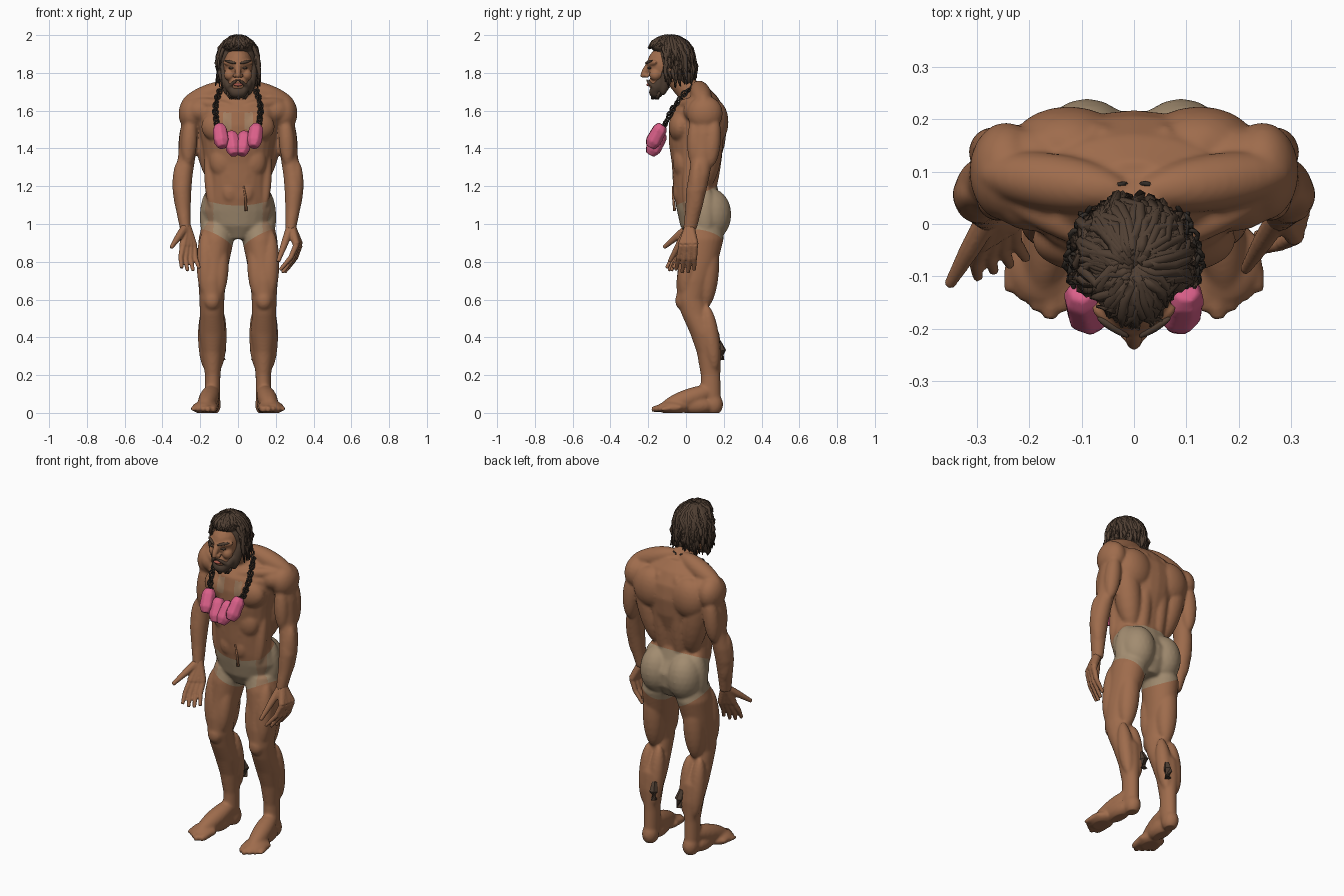
import bpy, bmesh, math, random
from mathutils import Vector, Matrix

random.seed(4)
if "Cube" in bpy.data.objects:
    bpy.data.objects.remove(bpy.data.objects["Cube"])


def material(name, rgb):
    mat = bpy.data.materials.new(name)
    mat.use_nodes = True
    mat.diffuse_color = (*rgb, 1)
    mat.node_tree.nodes["Principled BSDF"].inputs["Base Color"].default_value = (*rgb, 1)
    return mat


skin = material("skin brown", (.345, .15, .073))
cloth = material("cloth tan", (.36, .262, .162))
worn = material("worn cloth", (.36, .21, .12))
hair = material("hair dark brown", (.08, .05, .033))
chain = material("chain black brown", (.035, .027, .021))
pink = material("bead pink", (.7, .115, .25))
lip = material("lip red", (.4, .1, .07))


def ball(bm, centre, radii):
    place = Matrix.Translation(centre) @ Matrix.Diagonal((*radii, 1))
    bmesh.ops.create_icosphere(bm, subdivisions=3, radius=1, matrix=place)


def muscle(bm, a, b, r):
    # Spindle reaching from a to b
    a, b = Vector(a), Vector(b)
    turn = (b - a).to_track_quat('Z', 'Y').to_matrix().to_4x4()
    size = Matrix.Diagonal((r, r, (b - a).length / 2, 1))
    bmesh.ops.create_icosphere(bm, subdivisions=3, radius=1,
                               matrix=Matrix.Translation((a + b) / 2) @ turn @ size)


def sweep(bm, rings, sides):
    loops = []
    for centre, u, v in rings:
        angles = [math.tau * i / sides for i in range(sides)]
        loops.append([bm.verts.new(centre + u * math.cos(t) + v * math.sin(t)) for t in angles])
    for low, high in zip(loops, loops[1:]):
        for i in range(sides):
            j = (i + 1) % sides
            bm.faces.new((low[i], low[j], high[j], high[i]))
    bm.faces.new(loops[0][::-1])
    bm.faces.new(loops[-1])


def loft(bm, side, rows):
    # Level oval sections: x, y, z, half width, half depth
    sweep(bm, [(Vector((side * x, y, z)), Vector((w, 0, 0)), Vector((0, d, 0)))
               for x, y, z, w, d in rows], 24)


def rod(bm, points, radii, sides=8):
    points = [Vector(p) for p in points]
    rings = []
    for i, (p, r) in enumerate(zip(points, radii)):
        along = points[min(i + 1, len(points) - 1)] - points[max(i - 1, 0)]
        turn = along.to_track_quat('Z', 'Y')
        rings.append((p, turn @ Vector((r, 0, 0)), turn @ Vector((0, r, 0))))
    sweep(bm, rings, sides)


def finish(name, bm, mats, voxel=0, relaxing=4, smooth=True):
    bmesh.ops.recalc_face_normals(bm, faces=bm.faces)
    mesh = bpy.data.meshes.new(name)
    bm.to_mesh(mesh)
    bm.free()
    obj = bpy.data.objects.new(name, mesh)
    bpy.context.scene.collection.objects.link(obj)
    if voxel:
        fuse = obj.modifiers.new("fuse", 'REMESH')
        fuse.mode, fuse.voxel_size = 'VOXEL', voxel
        relax = obj.modifiers.new("relax", 'SMOOTH')
        relax.factor, relax.iterations = .5, relaxing
        bpy.context.view_layer.update()
        fused = bpy.data.meshes.new_from_object(obj.evaluated_get(bpy.context.evaluated_depsgraph_get()))
        obj.modifiers.clear()
        obj.data = fused
    obj.data.materials.clear()
    for mat in mats:
        obj.data.materials.append(mat)
    for face in obj.data.polygons:
        face.use_smooth = smooth
    return obj


# Torso core and neck
body = bmesh.new()
loft(body, 1, [(0, .09, .92, .07, .08), (0, .09, .99, .17, .12), (0, .085, 1.07, .195, .133),
               (0, .06, 1.14, .175, .122), (0, .045, 1.22, .165, .115), (0, .05, 1.32, .175, .125),
               (0, .058, 1.42, .19, .148), (0, .063, 1.52, .21, .155), (0, .065, 1.6, .22, .142),
               (0, .075, 1.67, .18, .095), (0, .06, 1.72, .08, .06)])
rod(body, [(0, .09, 1.6), (0, .03, 1.69), (0, -.06, 1.79)], [.09, .068, .06], 20)

for s in (1, -1):
    # Chest, stomach, back and seat muscles
    ball(body, (s * .09, -.03, 1.515), (.105, .062, .085))
    ball(body, (s * .075, -.02, 1.33), (.075, .05, .09))
    for z in (1.17, 1.27, 1.36):
        ball(body, (s * .04, -.042, z), (.045, .026, .06))
    muscle(body, (s * .14, .0, 1.08), (s * .155, .03, 1.42), .032)
    muscle(body, (s * .05, .11, 1.08), (s * .06, .175, 1.66), .05)
    muscle(body, (s * .1, .1, 1.18), (s * .2, .14, 1.64), .075)
    ball(body, (s * .125, .15, 1.54), (.11, .075, .12))
    muscle(body, (s * .01, .06, 1.74), (s * .3, .1, 1.63), .055)
    ball(body, (s * .19, .085, 1.6), (.1, .1, .075))
    muscle(body, (s * .02, -.05, 1.62), (s * .25, .05, 1.65), .03)
    ball(body, (s * .09, .13, 1.05), (.1, .11, .14))
    muscle(body, (s * .13, .1, 1.2), (s * .145, .1, .9), .065)

    # Shoulder and arm
    ball(body, (s * .245, .1, 1.585), (.07, .095, .095))
    loft(body, s, [(.235, .1, 1.6, .05, .07), (.257, .1, 1.48, .052, .07), (.272, .085, 1.35, .046, .056),
                   (.29, .07, 1.26, .05, .056), (.297, .055, 1.18, .05, .054),
                   (.29, .04, 1.08, .04, .044), (.278, .02, .97, .029, .036)])
    muscle(body, (s * .25, .05, 1.57), (s * .267, .045, 1.3), .042)
    muscle(body, (s * .26, .15, 1.58), (s * .28, .13, 1.3), .045)
    muscle(body, (s * .31, .06, 1.34), (s * .293, .05, 1.03), .045)

    # Leg
    loft(body, s, [(.1, .09, 1, .09, .1), (.115, .085, .92, .094, .115), (.128, .065, .8, .082, .104),
                   (.138, .04, .7, .073, .091), (.138, .028, .6, .066, .077), (.138, .05, .52, .064, .073),
                   (.136, .1, .42, .07, .078), (.136, .122, .32, .056, .065),
                   (.134, .13, .2, .041, .052), (.135, .13, .1, .041, .054), (.135, .135, .05, .038, .052)])
    muscle(body, (s * .17, .03, .97), (s * .165, -.01, .6), .052)
    muscle(body, (s * .088, .03, .92), (s * .105, -.01, .6), .047)
    muscle(body, (s * .13, .13, .95), (s * .14, .1, .55), .06)
    ball(body, (s * .137, -.025, .595), (.042, .032, .05))
    for x in (.1, .172):
        muscle(body, (s * x, .11, .57), (s * (x * .8 + .027), .155, .22), .044)

    # Foot and toes
    ball(body, (s * .135, .145, .045), (.045, .052, .06))
    muscle(body, (s * .13, .17, .13), (s * .18, -.14, .022), .052)
    ball(body, (s * .175, -.07, .028), (.068, .085, .036))
    ball(body, (s * .15, .05, .04), (.05, .1, .05))
    for i in range(5):
        x, y, r = .132 + .026 * i, -.155 + .017 * abs(i - 1), .022 - .0018 * i
        rod(body, [(s * (x - .01), y + .08, .03), (s * x, y, .022), (s * (x + .003), y - .028, .018)],
            [r, r, r * .7])

figure = finish("body", body, [skin, cloth, worn], .0075, 9)

# Hands: wrist, knuckle line, fingertips and thumb differ from side to side
palms = bmesh.new()
hands = [((-.274, .02, .99), (-.262, -.02, .88), (.02, .012), (-.252, -.085, .745), (.031, .012), (-.354, -.118, .875)),
         ((.28, .02, .99), (.318, .012, .89), (.006, .024), (.24, -.005, .735), (.012, .032), (.212, -.088, .8))]
for wrist, palm, spread, tip, fan, thumb in hands:
    wrist, palm, tip, thumb = map(Vector, (wrist, palm, tip, thumb))
    for i in range(4):
        k = i - 1.5
        knuckle = palm + Vector((spread[0] * k, spread[1] * k, 0))
        end = tip + Vector((fan[0] * k, fan[1] * k, .014 * abs(k)))
        rod(palms, [wrist + Vector((0, 0, .03)), wrist, knuckle], [.024, .026, .02])
        bend = knuckle.lerp(end, .5) + Vector((.014 if tip.x > 0 else -.008, 0, 0))
        rod(palms, [knuckle, bend, end], [.017, .014, .01])
    rod(palms, [wrist, wrist.lerp(thumb, .5), thumb], [.024, .02, .011])
finish("hands", palms, [skin], .005, 3)

# Trunks: cut clean hems into the body, then colour between them
bm = bmesh.new()
bm.from_mesh(figure.data)
waist = Vector((0, -.47, 1)), 1.123
hems = [(Vector((-s * .55, .2, 1)), .877) for s in (1, -1)]
for normal, height in [waist] + hems:
    near = [f for f in bm.faces if abs(f.calc_center_median().x) < .228
            and .82 < f.calc_center_median().z < 1.26]
    parts = set(near) | {e for f in near for e in f.edges} | {v for f in near for v in f.verts}
    bmesh.ops.bisect_plane(bm, geom=list(parts), plane_co=(0, 0, height), plane_no=normal)
for v in bm.verts:
    v.co.z = max(v.co.z, 0)
for f in bm.faces:
    c = f.calc_center_median()
    x = abs(c.x)
    inside = x < .228 and c.dot(waist[0]) < waist[1] and all(c.dot(n) > h for n, h in hems)
    if inside:
        f.material_index = 2 if c.y < .03 and x > .13 else 1
    elif c.y < 0 and .035 < x < .078 and 1.5 < c.z < 1.59:
        f.material_index = 2
    f.smooth = True
bm.to_mesh(figure.data)
bm.free()

# Head
head = bmesh.new()
ball(head, (0, -.11, 1.84), (.077, .098, .1))
ball(head, (0, -.14, 1.745), (.056, .058, .055))
muscle(head, (0, -.18, 1.87), (0, -.238, 1.775), .017)
ball(head, (0, -.223, 1.788), (.016, .017, .015))
for s in (1, -1):
    ball(head, (s * .044, -.162, 1.79), (.03, .032, .032))
    muscle(head, (s * -.01, -.208, 1.845), (s * .08, -.158, 1.857), .018)
    ball(head, (s * .017, -.208, 1.785), (.011, .014, .011))
    ball(head, (s * .09, -.085, 1.82), (.022, .022, .034))
finish("head", head, [skin], .005)

# Eyes, eyebrows and lips
eyes = bmesh.new()
for s in (1, -1):
    ball(eyes, (s * .034, -.191, 1.826), (.017, .012, .007))
    muscle(eyes, (s * .01, -.216, 1.85), (s * .07, -.179, 1.866), .008)
finish("eyes_and_brows", eyes, [hair])
mouth = bmesh.new()
ball(mouth, (0, -.197, 1.738), (.024, .012, .009))
finish("lips", mouth, [lip])

# Hair mass, beard and moustache
mass = bmesh.new()
ball(mass, (0, -.063, 1.865), (.1, .093, .115))
ball(mass, (0, -.11, 1.942), (.08, .08, .04))
ball(mass, (0, .0, 1.79), (.083, .045, .075))
ball(mass, (0, -.158, 1.698), (.05, .038, .034))
for s in (1, -1):
    muscle(mass, (s * .082, -.085, 1.87), (s * .055, -.125, 1.68), .03)
    muscle(mass, (s * .068, -.11, 1.775), (s * .01, -.185, 1.68), .029)
    muscle(mass, (0, -.212, 1.766), (s * .06, -.165, 1.72), .01)
finish("hair_and_beard", mass, [hair], .006)

# Loose locks from the crown, short in front and hanging at sides and nape
locks = bmesh.new()
for i in range(190):
    turn = random.uniform(-math.pi, math.pi)
    front = abs(turn) > 1.9
    reach = random.uniform(.85, 1.12) if front else 1.5
    puff = random.uniform(.95, 1.09)
    depth = .128 if front else .118
    path = []
    for k in range(5):
        tilt = random.uniform(0, .3) if k == 0 else reach * k / 4
        wave = turn + random.uniform(-.2, .2)
        path.append(Vector((.102 * puff * math.sin(tilt) * math.sin(wave),
                            -.082 + depth * puff * math.sin(tilt) * math.cos(wave),
                            1.88 + .106 * puff * math.cos(tilt))))
    if not front:
        drop = random.uniform(.06, .17)
        for part in (.5, 1):
            sway = Vector((random.uniform(-.013, .013), random.uniform(-.008, .018), -drop * part))
            path.append(path[4] + sway)
    rod(locks, path, [.011] * (len(path) - 1) + [.003], 5)
for i in range(24):
    x = random.uniform(-.055, .055)
    top = Vector((x, -.17 + abs(x) * .7, 1.71))
    rod(locks, [top, top + Vector((0, -.01, -.025)), top + Vector((-x * .2, -.012, -.05))],
        [.011, .009, .002], 5)
finish("hair_locks", locks, [hair])

# Necklace links along each side, tilted in turn
links = bmesh.new()
route = [Vector(p) for p in ((.03, .07, 1.735), (.075, .055, 1.735), (.105, -.01, 1.69), (.122, -.07, 1.61),
                             (.112, -.11, 1.53), (.08, -.135, 1.49), (0, -.13, 1.46))]
for s in (1, -1):
    count = 0
    for a, b in zip(route, route[1:]):
        steps = max(2, round((b - a).length / .02))
        for k in range(steps):
            count += 1
            spot = a.lerp(b, k / steps)
            turn = (b - a).to_track_quat('Z', 'Y').to_matrix() @ Matrix.Rotation(count * 1.2, 3, 'Z')
            loop = []
            for t in range(9):
                angle = math.tau * t / 8
                p = spot + turn @ Vector((.014 * math.cos(angle), 0, .018 * math.sin(angle)))
                loop.append((s * p.x, p.y, p.z))
            rod(links, loop, [.005] * 9, 5)
finish("necklace_chain", links, [chain])

# Four separate rounded beads, hanging forward
for s, side in ((1, "left"), (-1, "right")):
    for x, z, place in ((.1, 1.525, "outer"), (.037, 1.485, "inner")):
        bead = bmesh.new()
        top = Vector((s * x, -.125, z))
        lean = Vector((-s * .018, -.065, -.118))
        rod(bead, [top + lean * k for k in (0, .2, .75, 1)], [.026, .04, .043, .026], 7)
        finish(side + "_" + place + "_bead", bead, [pink], .007, 2)

# Ragged tufts behind the calves and a drawstring at the waist
tufts = bmesh.new()
for s in (1, -1):
    rod(tufts, [(s * .09, .17, .38), (s * .085, .188, .33), (s * .085, .185, .28)], [.014, .024, .019], 5)
finish("calf_tufts", tufts, [hair], smooth=False)
cord = bmesh.new()
rod(cord, [(.03, -.07, 1.2), (.04, -.068, 1.14), (.043, -.06, 1.07)], [.004, .006, .008], 6)
finish("drawstring", cord, [skin])
